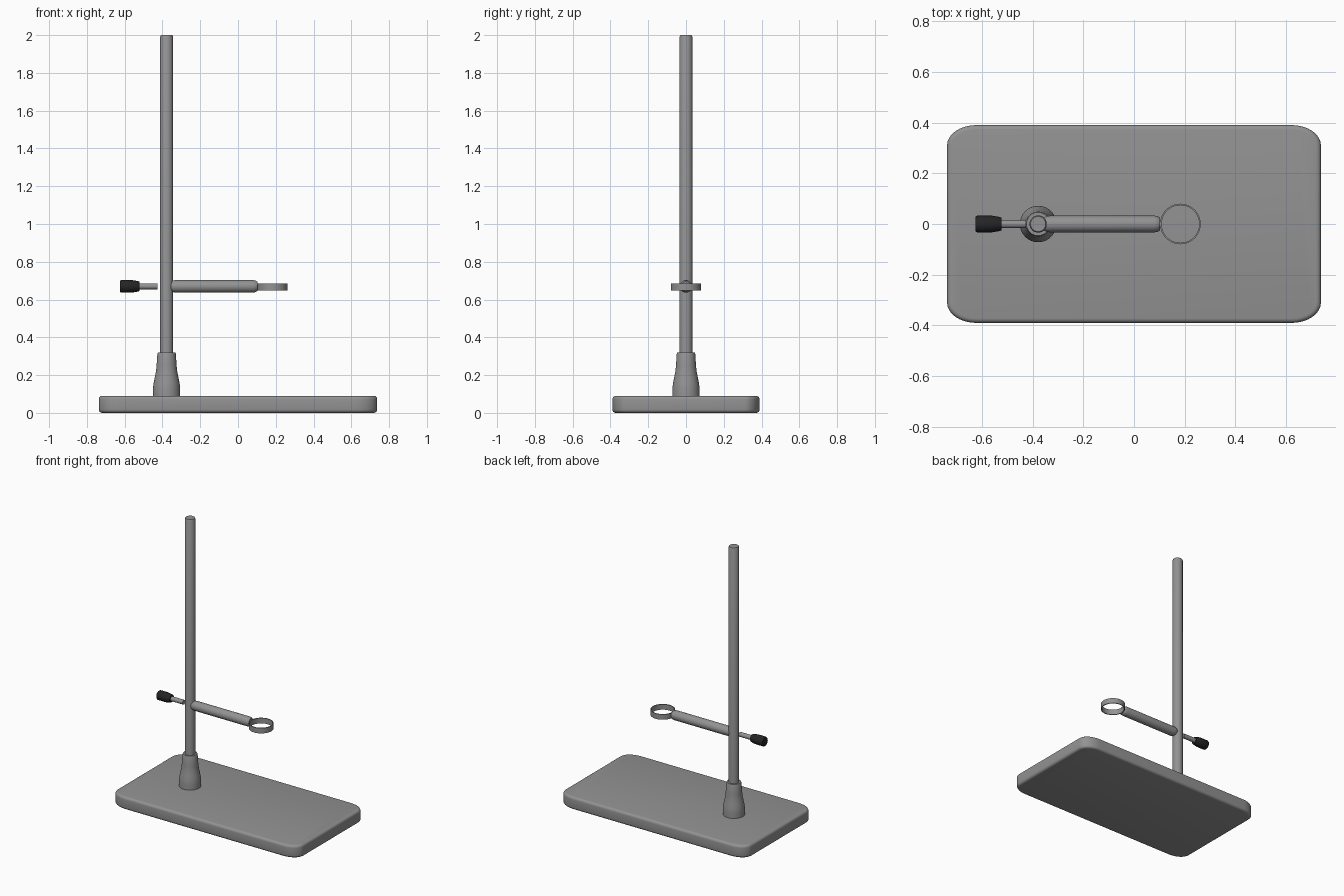
import bpy, bmesh, math
from mathutils import Matrix, Vector

cube = bpy.data.objects.get("Cube")
if cube:
    bpy.data.objects.remove(cube, do_unlink=True)


def make_material(name, value):
    mat = bpy.data.materials.new(name)
    mat.use_nodes = True
    color = (value, value, value, 1)
    mat.diffuse_color = color
    mat.node_tree.nodes["Principled BSDF"].inputs["Base Color"].default_value = color
    return mat


GREY = make_material("grey metal", 0.29)
BLACK = make_material("black plastic", 0.018)
POLE_X, ARM_Z = -0.378, 0.67


def finish(name, bm, mat, angle=35):
    bmesh.ops.recalc_face_normals(bm, faces=bm.faces)
    mesh = bpy.data.meshes.new(name)
    bm.to_mesh(mesh)
    bm.free()
    mesh.materials.append(mat)
    obj = bpy.data.objects.new(name, mesh)
    bpy.context.collection.objects.link(obj)
    bpy.ops.object.select_all(action='DESELECT')
    bpy.context.view_layer.objects.active = obj
    obj.select_set(True)
    bpy.ops.object.shade_smooth_by_angle(angle=math.radians(angle))
    return obj


def lathe(name, profile, mat, center, along_x=False, closed=False, sides=32):
    """Spin (radius, height) points round z, or round x; cap open profiles."""
    bm = bmesh.new()
    rings = []
    for r, h in profile:
        ring = []
        for i in range(sides):
            a = math.tau * i / sides
            ring.append(bm.verts.new((r * math.cos(a), r * math.sin(a), h)))
        rings.append(ring)
    pairs = list(zip(rings, rings[1:]))
    if closed:
        pairs.append((rings[-1], rings[0]))
    else:
        bm.faces.new(rings[0])
        bm.faces.new(rings[-1])
    for low, high in pairs:
        for i in range(sides):
            j = (i + 1) % sides
            bm.faces.new((low[i], low[j], high[j], high[i]))
    if along_x:
        bm.transform(Matrix.Rotation(math.pi / 2, 4, 'Y'))
    bm.transform(Matrix.Translation(Vector(center)))
    return finish(name, bm, mat)


# Base plate: rounded rectangle with stretched corners and softened rims
half_x, half_y, corner_x, corner_y, steps = 0.737, 0.39, 0.115, 0.08, 8
bm = bmesh.new()
outline = []
for quarter, (sx, sy) in enumerate(((1, 1), (-1, 1), (-1, -1), (1, -1))):
    for i in range(steps + 1):
        a = math.pi / 2 * (quarter + i / steps)
        outline.append(bm.verts.new((sx * (half_x - corner_x) + corner_x * math.cos(a),
                                     sy * (half_y - corner_y) + corner_y * math.sin(a), 0)))
bottom = bm.faces.new(outline)
extruded = bmesh.ops.extrude_face_region(bm, geom=[bottom])
top_verts = [g for g in extruded["geom"] if isinstance(g, bmesh.types.BMVert)]
bmesh.ops.translate(bm, verts=top_verts, vec=(0, 0, 0.09))
rims = [e for e in bm.edges if abs(e.verts[0].co.z - e.verts[1].co.z) < 0.001]
bmesh.ops.bevel(bm, geom=rims, offset=0.018, segments=4, profile=0.5, affect='EDGES')
finish("base_plate", bm, GREY)

# Flared socket and upright pole
lathe("pole_socket", [(0.072, 0.08), (0.072, 0.13), (0.069, 0.155), (0.063, 0.185),
                      (0.056, 0.22), (0.053, 0.25), (0.049, 0.312), (0.046, 0.32)],
      GREY, (POLE_X, 0, 0))
lathe("upright_pole", [(0.034, 0.08), (0.034, 1.992), (0.03, 2.0)], GREY, (POLE_X, 0, 0))

# Horizontal arm with softened ends
lathe("clamp_arm", [(0.016, -0.365), (0.025, -0.357), (0.031, -0.345), (0.033, -0.33),
                    (0.033, 0.08), (0.031, 0.093), (0.025, 0.102)],
      GREY, (0, 0, ARM_Z), along_x=True)

# Thin holding ring at the arm tip
lathe("holding_ring", [(0.08, -0.019), (0.08, 0.019), (0.074, 0.019), (0.074, -0.019)],
      GREY, (0.183, 0, ARM_Z - 0.003), closed=True, sides=48)

# Screw rod and its tapered grip
lathe("screw_rod", [(0.016, -0.54), (0.016, -0.426)], GREY, (0, 0, ARM_Z), along_x=True)
lathe("screw_grip", [(0.03, -0.624), (0.033, -0.619), (0.033, -0.56),
                     (0.028, -0.53), (0.025, -0.522)],
      BLACK, (0, 0, ARM_Z), along_x=True)
